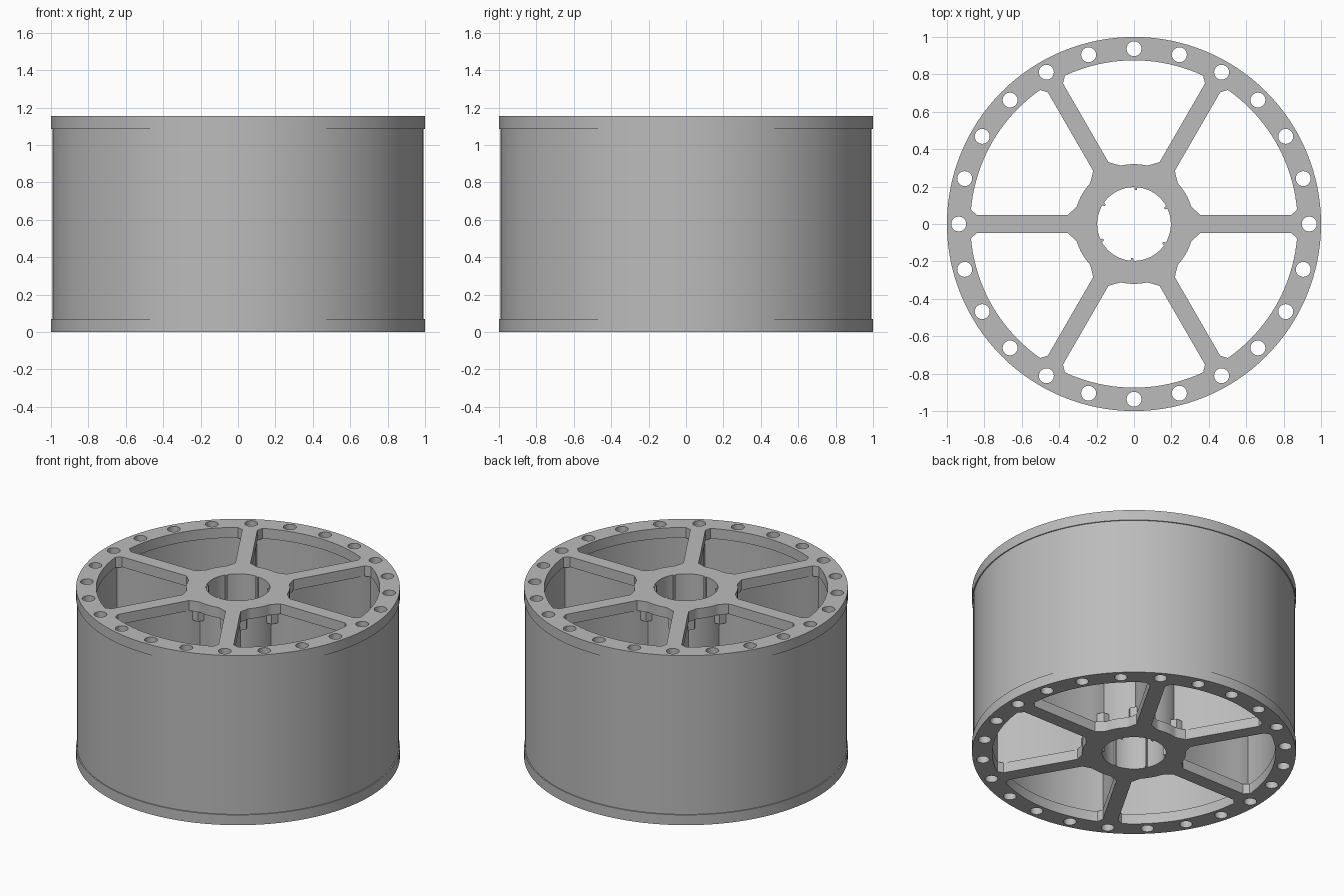
import bpy
from math import cos, sin, pi, radians, atan2, hypot

cube = bpy.data.objects.get("Cube")
if cube:
    bpy.data.objects.remove(cube, do_unlink=True)

HEIGHT, PLATE = 1.155, 0.07
BORE, HUB, RIM = 0.197, 0.32, 0.875

grey = bpy.data.materials.new("plain grey")
grey.use_nodes = True
grey.diffuse_color = (0.5, 0.5, 0.5, 1)
grey.node_tree.nodes["Principled BSDF"].inputs["Base Color"].default_value = grey.diffuse_color


def circle(r, n, cx=0, cy=0):
    return [(cx + r * cos(2 * pi * i / n), cy + r * sin(2 * pi * i / n)) for i in range(n)]


def arc(r, a, b, n):
    return [(r * cos(a + (b - a) * i / n), r * sin(a + (b - a) * i / n)) for i in range(n + 1)]


def turn(points, a):
    return [(x * cos(a) - y * sin(a), x * sin(a) + y * cos(a)) for x, y in points]


def slab(name, outlines, z0, z1):
    """Extrude nested flat outlines between two heights."""
    curve = bpy.data.curves.new(name, 'CURVE')
    curve.dimensions = '2D'
    curve.fill_mode = 'BOTH'
    curve.extrude = (z1 - z0) / 2
    for pts in outlines:
        spline = curve.splines.new('POLY')
        spline.points.add(len(pts) - 1)
        for p, (x, y) in zip(spline.points, pts):
            p.co = (x, y, 0, 1)
        spline.use_cyclic_u = True
    obj = bpy.data.objects.new(name, curve)
    obj.location.z = (z0 + z1) / 2
    bpy.context.collection.objects.link(obj)
    bpy.ops.object.select_all(action='DESELECT')
    obj.select_set(True)
    bpy.context.view_layer.objects.active = obj
    bpy.ops.object.convert(target='MESH')
    obj = bpy.context.object
    obj.data.materials.clear()
    obj.data.materials.append(grey)
    bpy.ops.object.shade_smooth_by_angle(angle=radians(25))
    return obj


# Opening between two spokes, with flared corners at hub and rim
def opening():
    low = [(0.355, 0.047), (0.315, 0.085)]
    high = [(RIM - 0.005, 0.075), (0.84, 0.047)]
    mirror = lambda p: turn([(p[0], -p[1])], pi / 3)[0]
    a0 = atan2(0.1, hypot(HUB, 0))
    a1 = atan2(0.085, RIM)
    inner = arc(HUB, a0, pi / 3 - a0, 8)
    outer = arc(RIM, pi / 3 - a1, a1, 20)
    return (low + inner + [mirror(p) for p in reversed(low)]
            + [mirror(p) for p in reversed(high)] + outer + high)


# Bore with six tiny ridges
def ridged_bore():
    pts = []
    for k in range(6):
        a = radians(27 + 60 * k)
        pts += arc(BORE, a + 0.04, a + pi / 3 - 0.04, 12)
        pts += arc(BORE - 0.014, a + pi / 3 - 0.03, a + pi / 3 + 0.03, 2)
    return pts


bolt_holes = [circle(0.04, 20, 0.937 * cos(k * pi / 12), 0.937 * sin(k * pi / 12)) for k in range(24)]
openings = [turn(opening(), k * pi / 3) for k in range(6)]

# End plates
for name, z in (("bottom_plate", 0), ("top_plate", HEIGHT - PLATE)):
    slab(name, [circle(1, 128), ridged_bore()] + bolt_holes + openings, z, z + PLATE)

# Drum wall and hub tube between the plates
slab("drum_wall", [circle(0.993, 128), circle(0.885, 128)] + bolt_holes, PLATE, HEIGHT - PLATE)
slab("hub_tube", [circle(0.28, 64), ridged_bore()], PLATE, HEIGHT - PLATE)

# Webs under the spokes, thicker at both ends, and tabs that grip them
web = [(0.27, 0.04), (0.37, 0.04), (0.42, 0.025), (0.76, 0.025), (0.82, 0.04), (0.89, 0.04)]
web += [(x, -y) for x, y in reversed(web)]
for k in range(6):
    a = k * pi / 3
    slab("web_%d" % (k + 1), [turn(web, a)], PLATE, HEIGHT - PLATE)
    for side in (-1, 1):
        tab = [(0.27, 0.04 * side), (0.33, 0.04 * side), (0.31, 0.08 * side), (0.27, 0.08 * side)]
        for z in (PLATE, HEIGHT - PLATE - 0.07):
            slab("web_tab", [turn(tab, a)], z, z + 0.07)
